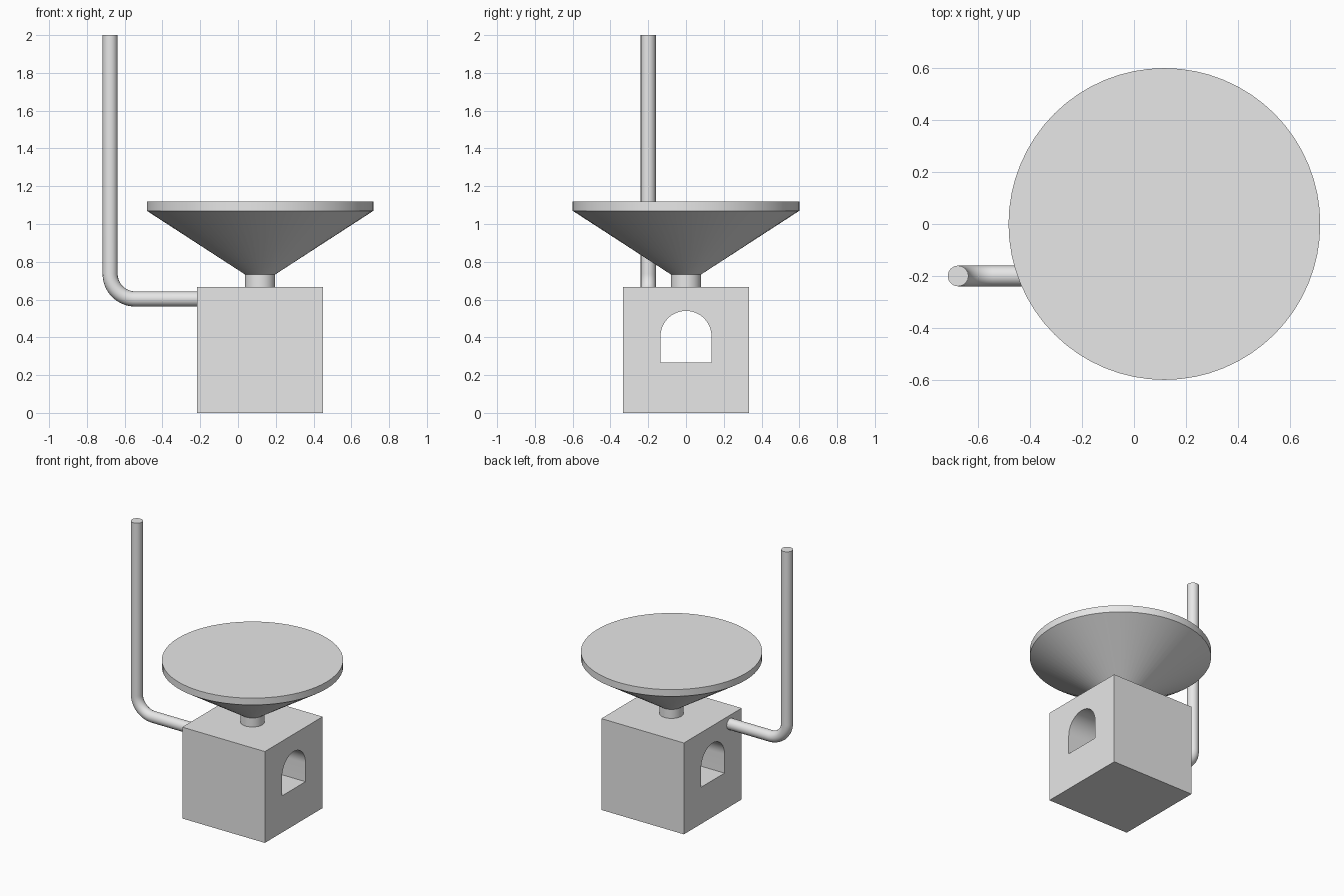
import bpy, bmesh, math

if "Cube" in bpy.data.objects:
    bpy.data.objects.remove(bpy.data.objects["Cube"])

# Single grey finish for every part
grey = bpy.data.materials.new("plain grey")
grey.use_nodes = True
grey.diffuse_color = (0.8, 0.8, 0.8, 1)
grey.node_tree.nodes["Principled BSDF"].inputs["Base Color"].default_value = grey.diffuse_color

CX = 0.117          # centre of body and funnel
BODY = 0.667        # body edge length
SEGMENTS = 64


def activate(obj):
    bpy.ops.object.select_all(action="DESELECT")
    obj.select_set(True)
    bpy.context.view_layer.objects.active = obj


def finish(obj):
    activate(obj)
    obj.data.materials.clear()
    obj.data.materials.append(grey)
    bpy.ops.object.shade_smooth_by_angle(angle=math.radians(30))


def mesh_object(name, bm):
    bmesh.ops.recalc_face_normals(bm, faces=bm.faces[:])
    mesh = bpy.data.meshes.new(name)
    bm.to_mesh(mesh)
    bm.free()
    obj = bpy.data.objects.new(name, mesh)
    bpy.context.collection.objects.link(obj)
    return obj


def turned(name, profile):
    """Closed solid turned about the vertical axis from (radius, height) pairs."""
    bm = bmesh.new()
    rings = []
    for r, z in profile:
        rings.append([bm.verts.new((CX + r * math.cos(a), r * math.sin(a), z))
                      for a in (math.tau * i / SEGMENTS for i in range(SEGMENTS))])
    for low, high in zip(rings, rings[1:]):
        for i in range(SEGMENTS):
            j = (i + 1) % SEGMENTS
            bm.faces.new((low[i], low[j], high[j], high[i]))
    bm.faces.new(rings[0][::-1])
    bm.faces.new(rings[-1])
    finish(mesh_object(name, bm))


# Body block
bpy.ops.mesh.primitive_cube_add(size=BODY, location=(CX, 0, BODY / 2))
body = bpy.context.object
body.name = "body_block"

# Arched tunnel cut through from side to side
bm = bmesh.new()
radius, sill, spring = 0.135, 0.268, 0.405
outline = [(-radius, sill), (radius, sill)]
outline += [(radius * math.cos(a), spring + radius * math.sin(a))
            for a in (math.pi * i / 32 for i in range(33))]
face = bm.faces.new([bm.verts.new((CX - BODY, y, z)) for y, z in outline])
moved = bmesh.ops.extrude_face_region(bm, geom=[face])["geom"]
bmesh.ops.translate(bm, vec=(2 * BODY, 0, 0),
                    verts=[v for v in moved if isinstance(v, bmesh.types.BMVert)])
cutter = mesh_object("tunnel_cutter", bm)
cutter.hide_render = True
cut = body.modifiers.new("tunnel", "BOOLEAN")
cut.operation, cut.solver, cut.object = "DIFFERENCE", "EXACT", cutter
activate(body)
bpy.ops.object.modifier_apply(modifier=cut.name)
bpy.data.objects.remove(cutter)
finish(body)

# Neck and funnel with upright rim
turned("neck", [(0.08, BODY), (0.08, 0.735)])
turned("funnel", [(0.08, 0.733), (0.6, 1.07), (0.6, 1.12)])

# Bent chimney pipe
px, py, pz, bend = -0.677, -0.2, 0.603, 0.133
path = [(CX - BODY / 2 + 0.01, pz)]
path += [(px + bend - bend * math.sin(a), pz + bend - bend * math.cos(a))
         for a in (math.pi / 2 * i / 16 for i in range(17))]
path.append((px, 2.0))
curve = bpy.data.curves.new("chimney_pipe", "CURVE")
curve.dimensions = "3D"
curve.bevel_depth = 0.04
curve.bevel_resolution = 6
curve.use_fill_caps = True
spline = curve.splines.new("POLY")
spline.points.add(len(path) - 1)
for point, (x, z) in zip(spline.points, path):
    point.co = (x, py, z, 1)
pipe = bpy.data.objects.new("chimney_pipe", curve)
bpy.context.collection.objects.link(pipe)
activate(pipe)
bpy.ops.object.convert(target="MESH")
finish(bpy.context.object)
